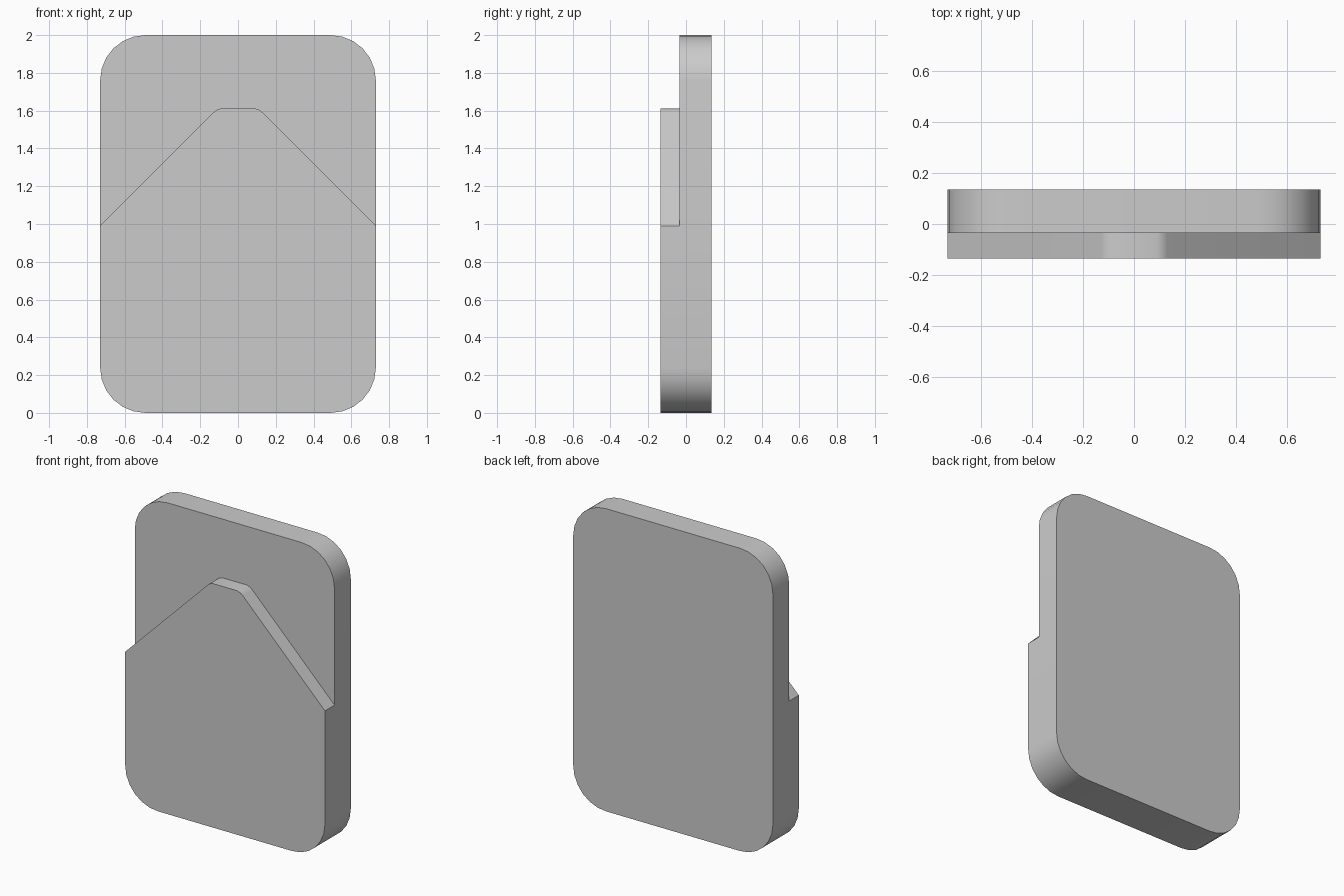
import bpy, bmesh
from math import sin, cos, pi, radians
from mathutils import Vector

cube = bpy.data.objects.get("Cube")
if cube:
    bpy.data.objects.remove(cube, do_unlink=True)

HALF_W, HEIGHT, RADIUS, STEPS = 0.73, 2.0, 0.24, 6
BACK, STEP_Y, FRONT = 0.135, -0.035, -0.135

# Flat grey finish
grey = bpy.data.materials.new("light_grey")
grey.use_nodes = True
colour = (0.6, 0.6, 0.6, 1)
grey.diffuse_color = colour
grey.node_tree.nodes["Principled BSDF"].inputs["Base Color"].default_value = colour


def arc(cx, cz, start):
    """Quarter-circle corner, counter-clockwise from the start angle."""
    angles = [start + pi / 2 * i / STEPS for i in range(STEPS + 1)]
    return [(cx + RADIUS * cos(a), cz + RADIUS * sin(a)) for a in angles]


# Rounded outline split by the peaked pocket edge
cx, low, high = HALF_W - RADIUS, RADIUS, HEIGHT - RADIUS
upper_arcs = arc(cx, high, 0) + arc(-cx, high, pi / 2)
lower_arcs = arc(-cx, low, pi) + arc(cx, low, -pi / 2)
right_half = [(0.73, 0.99), (0.13, 1.59), (0.115, 1.603), (0.09, 1.612)]
peak = right_half + [(-x, z) for x, z in reversed(right_half)]

bm = bmesh.new()


def add_verts(points):
    return [bm.verts.new((x, STEP_Y, z)) for x, z in points]


top_v, bottom_v, peak_v = map(add_verts, (upper_arcs, lower_arcs, peak))
panel = bm.faces.new(top_v + peak_v[::-1])
pocket = bm.faces.new(bottom_v + peak_v)


def extrude(faces, depth):
    made = bmesh.ops.extrude_face_region(bm, geom=faces)["geom"]
    moved = [v for v in made if isinstance(v, bmesh.types.BMVert)]
    bmesh.ops.translate(bm, verts=moved, vec=Vector((0, depth, 0)))
    return [f for f in made if isinstance(f, bmesh.types.BMFace)]


# Full back plate, then the raised front pocket
back_faces = extrude([panel, pocket], BACK - STEP_Y)
bmesh.ops.dissolve_faces(bm, faces=back_faces)
bm.faces.ensure_lookup_table()
front = [f for f in bm.faces
         if all(abs(v.co.y - STEP_Y) < 1e-4 for v in f.verts)]
lower = min(front, key=lambda f: f.calc_center_median().z)
extrude([lower], FRONT - STEP_Y)

# Merge the flush side walls and tidy the normals
bmesh.ops.dissolve_limit(bm, angle_limit=radians(1),
                         verts=bm.verts[:], edges=bm.edges[:])
bmesh.ops.recalc_face_normals(bm, faces=bm.faces[:])

mesh = bpy.data.meshes.new("pocket_panel")
bm.to_mesh(mesh)
bm.free()
mesh.materials.append(grey)
obj = bpy.data.objects.new("pocket_panel", mesh)
bpy.context.collection.objects.link(obj)

# Smooth corners, crisp rims
bpy.ops.object.select_all(action='DESELECT')
obj.select_set(True)
bpy.context.view_layer.objects.active = obj
bpy.ops.object.shade_smooth_by_angle(angle=radians(30))
